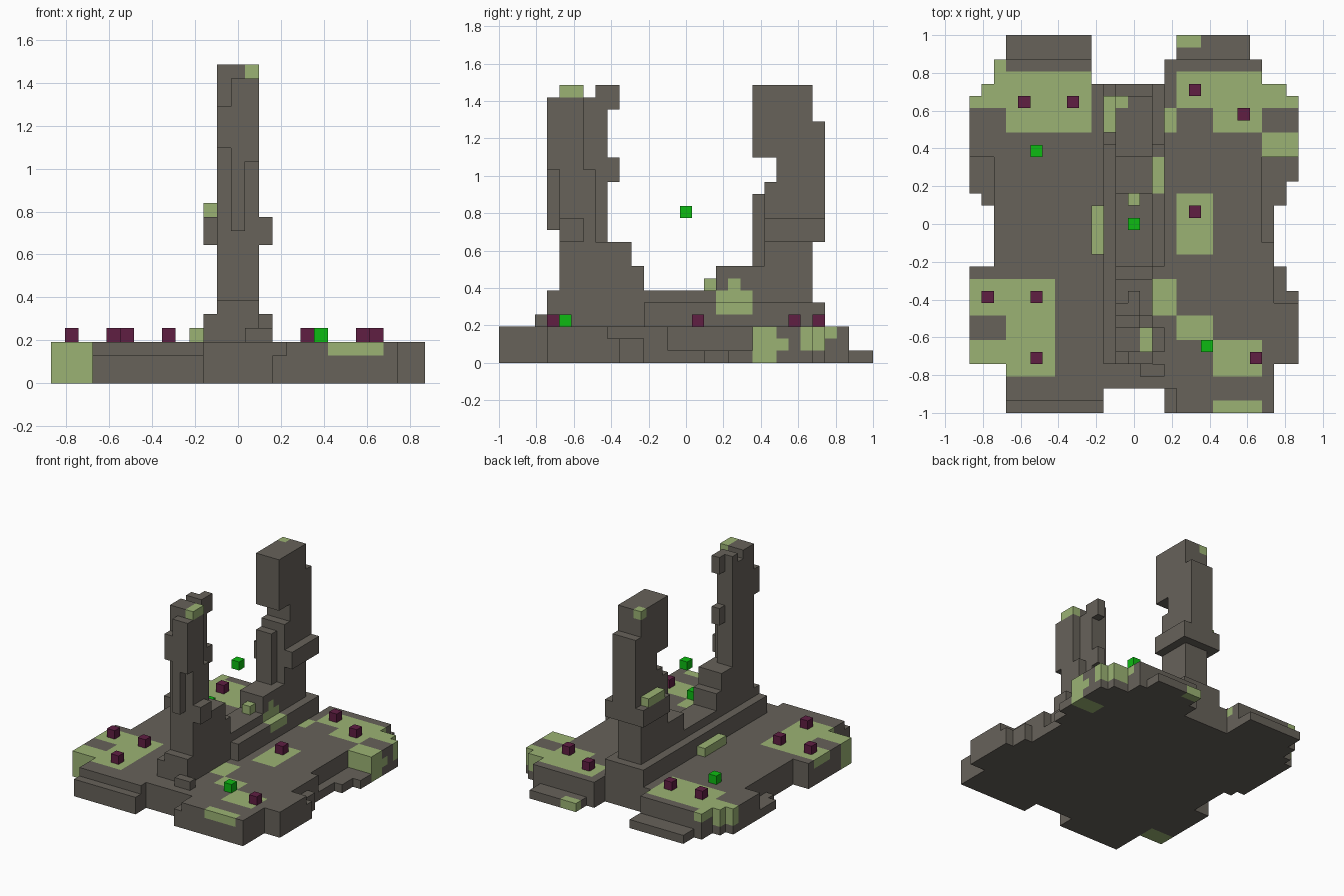
import bpy
import bmesh
from mathutils import Matrix, Vector

if "Cube" in bpy.data.objects:
    bpy.data.objects.remove(bpy.data.objects["Cube"], do_unlink=True)

UNIT = 2 / 31                       # edge of one block
ORIGIN = Vector((-13.5, -15.5, 0))  # grid corner, in blocks


def make_material(name, colour):
    mat = bpy.data.materials.new(name)
    mat.use_nodes = True
    rgba = (*colour, 1)
    mat.diffuse_color = rgba
    mat.node_tree.nodes["Principled BSDF"].inputs["Base Color"].default_value = rgba
    return mat


stone = make_material("dark stone", (.135, .122, .102))
moss = make_material("pale moss", (.33, .45, .175))
berry = make_material("plum", (.115, .013, .055))
glow = make_material("bright green", (.004, .5, .006))

cells = {}  # grid cell -> [part name, material index]


def region(x, y, z):
    return [(i, j, k) for i in range(*x) for j in range(*y) for k in range(*z)]


def block(part, x, y, z, mossy=0):
    for cell in region(x, y, z):
        cells[cell] = [part, mossy]


def paint(x, y, z=(2, 3)):
    for cell in region(x, y, z):
        if cell in cells:
            cells[cell][1] = 1


def build_part(part):
    """Turn the exposed block sides of one part into a mesh."""
    bm = bmesh.new()
    corners = {}

    def corner(p):
        key = tuple(p)
        if key not in corners:
            corners[key] = bm.verts.new((Vector(p) + ORIGIN) * UNIT)
        return corners[key]

    for cell, (owner, index) in cells.items():
        if owner != part:
            continue
        for axis in range(3):
            for side in (0, 1):
                near = list(cell)
                near[axis] += 2 * side - 1
                if tuple(near) in cells:
                    continue
                loop = []
                for a, b in ((0, 0), (1, 0), (1, 1), (0, 1)):
                    p = list(cell)
                    p[axis] += side
                    p[(axis + 1) % 3] += a
                    p[(axis + 2) % 3] += b
                    loop.append(corner(p))
                if not side:
                    loop.reverse()
                bm.faces.new(loop).material_index = index
    mesh = bpy.data.meshes.new(part)
    bm.to_mesh(mesh)
    bm.free()
    mesh.materials.append(stone)
    mesh.materials.append(moss)
    bpy.context.collection.objects.link(bpy.data.objects.new(part, mesh))


def add_cube(name, mat, x, y, z=3):
    bm = bmesh.new()
    centre = (Vector((x + .5, y + .5, z + .5)) + ORIGIN) * UNIT
    bmesh.ops.create_cube(bm, size=UNIT, matrix=Matrix.Translation(centre))
    mesh = bpy.data.meshes.new(name)
    bm.to_mesh(mesh)
    bm.free()
    mesh.materials.append(mat)
    bpy.context.collection.objects.link(bpy.data.objects.new(name, mesh))


# Platform core and front tongues
block("platform", x=(2, 24), y=(2, 27), z=(0, 3))
block("platform", x=(24, 25), y=(2, 14), z=(0, 3))
block("platform", x=(3, 11), y=(1, 2), z=(0, 3))
block("platform", x=(3, 11), y=(0, 1), z=(0, 2))
block("platform", x=(16, 17), y=(0, 2), z=(0, 2))
block("platform", x=(17, 25), y=(0, 2), z=(0, 3))
for cell in region((2, 3), (2, 4), (0, 3)):
    cells.pop(cell)

# Platform side wings
block("platform", x=(0, 2), y=(4, 12), z=(0, 3))
block("platform", x=(25, 27), y=(4, 9), z=(0, 3))
block("platform", x=(25, 27), y=(9, 10), z=(0, 2))
block("platform", x=(25, 26), y=(10, 12), z=(0, 2))
block("platform", x=(24, 25), y=(14, 21), z=(0, 1))
block("platform", x=(25, 26), y=(17, 21), z=(0, 1))
block("platform", x=(26, 27), y=(19, 21), z=(0, 1))
block("platform", x=(24, 27), y=(21, 26), z=(0, 3))
block("platform", x=(24, 26), y=(26, 27), z=(0, 3))
block("platform", x=(0, 2), y=(21, 26), z=(0, 3))
block("platform", x=(1, 2), y=(26, 27), z=(0, 3))
block("platform", x=(0, 2), y=(18, 21), z=(0, 1))
block("platform", x=(1, 2), y=(17, 18), z=(0, 1))

# Platform back tongues with low steps
block("platform", x=(2, 10), y=(27, 29), z=(0, 3))
block("platform", x=(16, 24), y=(27, 29), z=(0, 3))
block("platform", x=(3, 10), y=(29, 31), z=(0, 1))
block("platform", x=(17, 23), y=(29, 31), z=(0, 1))

# Low wall joining the two pillars
block("low_wall", x=(12, 15), y=(12, 18), z=(3, 6))
block("low_wall", x=(11, 12), y=(4, 24), z=(3, 5))
block("low_wall", x=(15, 16), y=(12, 24), z=(3, 5))
block("low_wall", x=(14, 16), y=(3, 4), z=(3, 4))
block("low_wall", x=(13, 14), y=(17, 18), z=(6, 7), mossy=1)
block("low_wall", x=(10, 11), y=(13, 17), z=(3, 4), mossy=1)

# Front pillar, stepped foot
block("front_pillar", x=(12, 15), y=(4, 12), z=(3, 6))
block("front_pillar", x=(12, 15), y=(5, 12), z=(6, 8))
block("front_pillar", x=(12, 15), y=(5, 11), z=(8, 10))
# Front pillar, shaft with broken columns
block("front_pillar", x=(12, 15), y=(5, 7), z=(10, 23))
block("front_pillar", x=(14, 15), y=(7, 8), z=(10, 16))
block("front_pillar", x=(12, 14), y=(7, 8), z=(10, 22))
block("front_pillar", x=(12, 14), y=(8, 9), z=(10, 23))
block("front_pillar", x=(13, 14), y=(9, 10), z=(21, 23))
block("front_pillar", x=(13, 14), y=(9, 10), z=(15, 17))
block("front_pillar", x=(13, 14), y=(4, 5), z=(11, 22))
block("front_pillar", x=(14, 15), y=(4, 5), z=(16, 22))
block("front_pillar", x=(12, 13), y=(4, 5), z=(17, 20))
block("front_pillar", x=(15, 16), y=(5, 7), z=(10, 12))

# Back pillar with collar and bite on its inner side
block("back_pillar", x=(12, 15), y=(18, 26), z=(3, 8))
block("back_pillar", x=(11, 16), y=(24, 27), z=(3, 5))
block("back_pillar", x=(12, 15), y=(22, 26), z=(8, 15))
block("back_pillar", x=(12, 14), y=(21, 22), z=(8, 14))
block("back_pillar", x=(12, 15), y=(23, 26), z=(15, 17))
block("back_pillar", x=(12, 15), y=(21, 26), z=(17, 23))
block("back_pillar", x=(12, 15), y=(26, 27), z=(10, 20))
block("back_pillar", x=(11, 16), y=(22, 27), z=(10, 12))
block("back_pillar", x=(11, 12), y=(23, 26), z=(12, 13), mossy=1)

# Moss on the pillars and wall
paint(x=(14, 15), y=(5, 7), z=(22, 23))
paint(x=(12, 13), y=(25, 26), z=(22, 23))
paint(x=(15, 16), y=(18, 21), z=(4, 5))
paint(x=(14, 15), y=(18, 21), z=(5, 6))
paint(x=(14, 15), y=(19, 20), z=(6, 7))

# Moss on the front of the platform
paint(x=(3, 7), y=(3, 11))
paint(x=(0, 3), y=(8, 11))
paint(x=(0, 3), y=(4, 6), z=(0, 3))
paint(x=(15, 17), y=(8, 11))
paint(x=(17, 20), y=(6, 8))
paint(x=(20, 24), y=(3, 6))
paint(x=(20, 24), y=(0, 1))
paint(x=(17, 20), y=(13, 18))

# Moss on the back of the platform
paint(x=(3, 10), y=(23, 28))
paint(x=(2, 3), y=(25, 29))
paint(x=(0, 2), y=(25, 27), z=(1, 3))
paint(x=(17, 24), y=(25, 28))
paint(x=(20, 24), y=(23, 25))
paint(x=(16, 17), y=(23, 25))
paint(x=(24, 27), y=(25, 27), z=(1, 3))
paint(x=(24, 27), y=(21, 23), z=(0, 3))
paint(x=(26, 27), y=(23, 24), z=(1, 2))
paint(x=(17, 19), y=(30, 31), z=(0, 1))

for part in ("platform", "low_wall", "front_pillar", "back_pillar"):
    build_part(part)

# Small loose cubes
for x, y in ((4, 25), (8, 25), (18, 26), (22, 24), (18, 16),
             (1, 9), (5, 9), (5, 4), (23, 4)):
    add_cube("plum_cube", berry, x, y)
add_cube("green_cube_back", glow, 5, 21)
add_cube("green_cube_front", glow, 19, 5)
add_cube("floating_cube", glow, 13, 15, 12)
